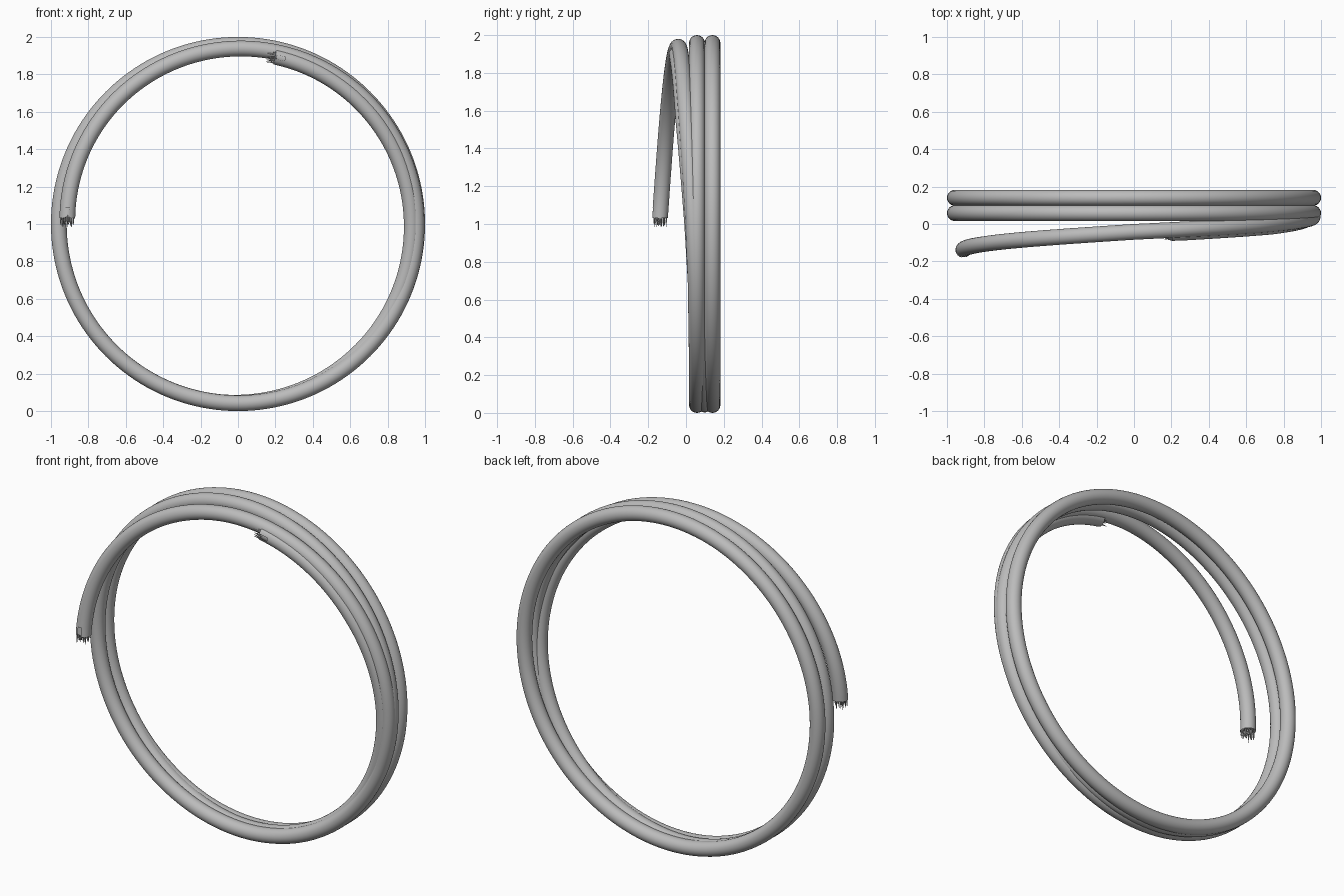
import bpy, bmesh, math, random
from mathutils import Vector

random.seed(4)
cube = bpy.data.objects.get("Cube")
if cube:
    bpy.data.objects.remove(cube, do_unlink=True)

GREY = (0.5, 0.5, 0.5, 1)
mat = bpy.data.materials.new("cable_grey")
mat.use_nodes = True
mat.diffuse_color = GREY
bsdf = mat.node_tree.nodes["Principled BSDF"]
bsdf.inputs["Base Color"].default_value = GREY
bsdf.inputs["Roughness"].default_value = 0.6

TUBE = 0.042       # cable radius
RING = 0.958       # coil radius
SIDES = 24


def finish(obj):
    obj.data.materials.clear()
    obj.data.materials.append(mat)
    bpy.ops.object.select_all(action='DESELECT')
    obj.select_set(True)
    bpy.context.view_layer.objects.active = obj
    bpy.ops.object.shade_smooth_by_angle(angle=math.radians(45))


def sample(keys, a):
    """Interpolate (angle, radius, y) keys at an angle, extending past the end."""
    for k0, k1 in zip(keys, keys[1:]):
        if a <= k1[0]:
            break
    t = (a - k0[0]) / (k1[0] - k0[0])
    return k0[1] + (k1[1] - k0[1]) * t, k0[2] + (k1[2] - k0[2]) * t


def section(keys, a, radius, sides, du=0, dy=0):
    """Circle of points across the cable at an angle round the coil."""
    rad, y = sample(keys, a)
    c, s = math.cos(math.radians(a)), math.sin(math.radians(a))
    pts = []
    for i in range(sides):
        p = 2 * math.pi * i / sides
        u = rad + du + radius * math.cos(p)
        pts.append(Vector((u * c, y + dy + radius * math.sin(p), 1 + u * s)))
    return pts


def sweep(bm, sections, cap=True):
    """Skin a list of point rings."""
    rings = [[bm.verts.new(p) for p in pts] for pts in sections]
    n = len(rings[0])
    faces = []
    for r0, r1 in zip(rings, rings[1:]):
        faces.append([bm.faces.new((r0[i], r0[(i + 1) % n], r1[(i + 1) % n], r1[i]))
                      for i in range(n)])
    if cap:
        bm.faces.new(rings[0])
        bm.faces.new(rings[-1])
    return faces


def to_object(bm, name):
    bmesh.ops.recalc_face_normals(bm, faces=bm.faces)
    mesh = bpy.data.meshes.new(name)
    bm.to_mesh(mesh)
    bm.free()
    obj = bpy.data.objects.new(name, mesh)
    bpy.context.collection.objects.link(obj)
    finish(obj)


def loose_strand(name, keys):
    start, end = keys[0][0], keys[-1][0]
    steps = int((end - start) / 1.7)
    angles = [start + (end - start) * i / steps for i in range(steps + 1)]

    # sheath, with a slit in the front of its cut end
    bm = bmesh.new()
    rows = sweep(bm, [section(keys, a, TUBE, SIDES) for a in angles], cap=False)
    front = SIDES * 3 // 4
    slit = [row[i] for row in rows[-2:] for i in (front - 1, front)]
    bmesh.ops.delete(bm, geom=slit, context='FACES')
    to_object(bm, name + "_sheath")

    # inner core filling the open end
    bm = bmesh.new()
    sweep(bm, [section(keys, end + d, TUBE * 0.8, SIDES) for d in (-8, -5, -2.5, -0.3)])
    to_object(bm, name + "_core")

    # frayed wires
    bm = bmesh.new()
    for i in range(22):
        p = i * 2.4
        off = TUBE * 0.88 * math.sqrt((i + 0.5) / 22)
        du, dy = off * math.cos(p), off * math.sin(p)
        length = random.uniform(1.2, 3.2)
        spread = random.uniform(0.9, 1.1)
        sweep(bm, [section(keys, end - 1, 0.004, 6, du, dy),
                   section(keys, end + length * 0.5, 0.0035, 6, du, dy),
                   section(keys, end + length, 0.001, 6, du * spread, dy * spread)])
    to_object(bm, name + "_frayed_wires")


# two closed turns of the coil
for name, y in (("front_turn", 0.058), ("back_turn", 0.14)):
    bpy.ops.mesh.primitive_torus_add(major_radius=RING, minor_radius=TUBE,
                                     major_segments=160, minor_segments=SIDES,
                                     location=(0, y, 1), rotation=(math.pi / 2, 0, 0))
    bpy.context.object.name = name
    finish(bpy.context.object)

# two loose ends peeling off the front: (angle, radius, y)
loose_strand("long_strand", [(-60, RING, 0.06), (-20, 0.957, 0.052), (0, 0.955, 0.038),
                             (45, 0.95, -0.006), (90, 0.938, -0.042),
                             (135, 0.926, -0.09), (178, 0.913, -0.138)])
loose_strand("short_strand", [(-150, RING, 0.14), (-95, 0.957, 0.1), (-60, 0.946, 0.085),
                              (-25, 0.936, 0.057), (0, 0.929, 0.033),
                              (36, 0.922, -0.013), (77.5, 0.916, -0.05)])
